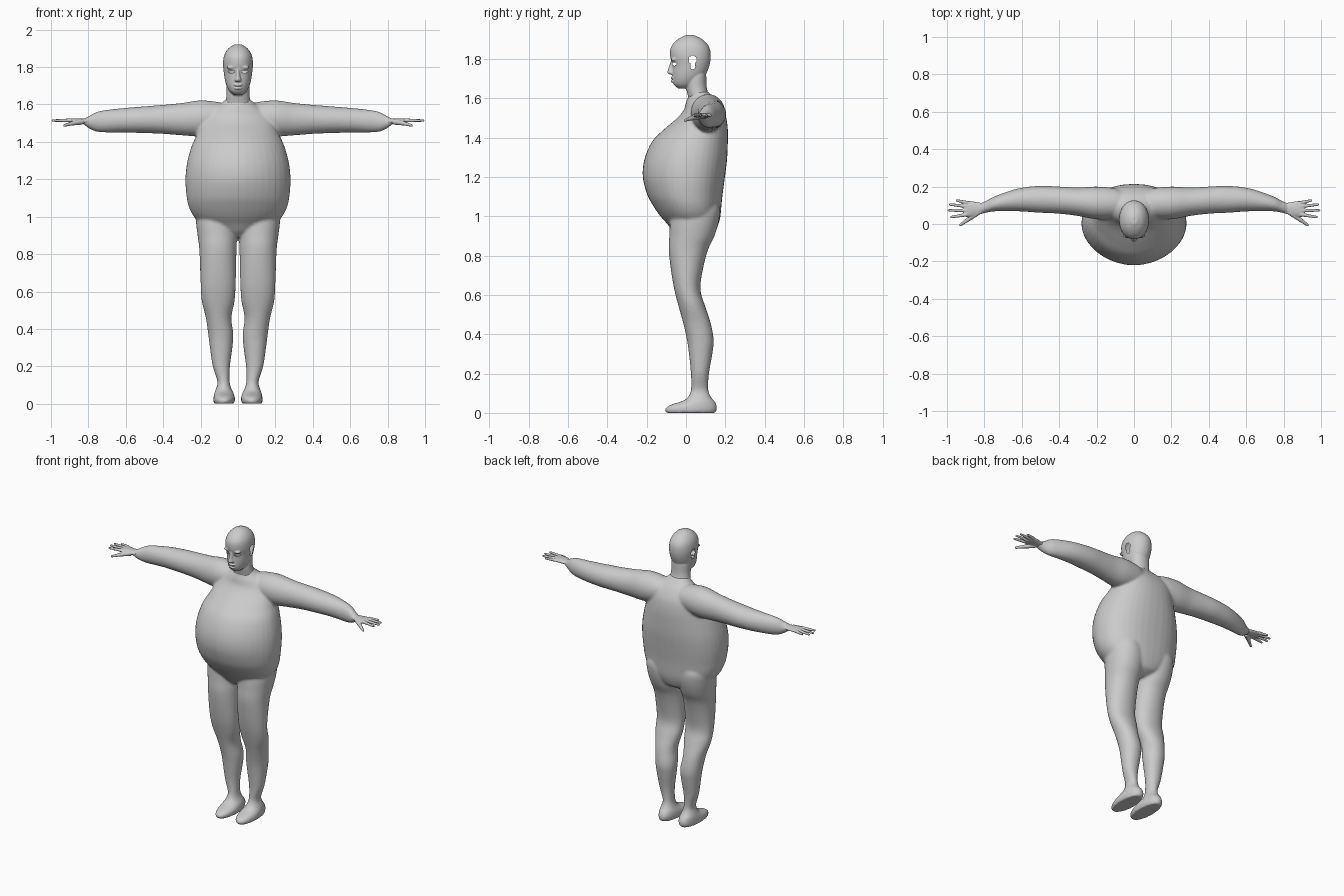
import bpy, bmesh, math
from mathutils import Vector, Matrix

if "Cube" in bpy.data.objects:
    bpy.data.objects.remove(bpy.data.objects["Cube"])


def catmull(rows, steps=4):
    """Smoothly resample cross-section stations."""
    out = []
    n = len(rows)
    for i in range(n - 1):
        a, b, c, d = (rows[max(i - 1, 0)], rows[i], rows[i + 1], rows[min(i + 2, n - 1)])
        for s in range(steps):
            t = s / steps
            out.append([0.5 * (2 * q + (r - p) * t + (2 * p - 5 * q + 4 * r - u) * t * t
                               + (3 * q - p - 3 * r + u) * t ** 3)
                        for p, q, r, u in zip(a, b, c, d)])
    out.append(list(rows[-1]))
    return out


def skin(bm, rings):
    """Bridge rings of points into a closed tube."""
    vs = [[bm.verts.new(p) for p in ring] for ring in rings]
    n = len(vs[0])
    for a, b in zip(vs, vs[1:]):
        for i in range(n):
            j = (i + 1) % n
            bm.faces.new((a[i], a[j], b[j], b[i]))
    bm.faces.new(vs[0])
    bm.faces.new(vs[-1])


def loft_z(bm, rows, side=1, ef=2.0, eb=2.0, n=40):
    """Stations (z, x0, x1, y front, y back, y widest) stacked along z."""
    rings = []
    for z, x0, x1, yf, yb, yc in catmull(rows):
        ring = []
        for i in range(n):
            t = 2 * math.pi * i / n
            c, s = math.cos(t), math.sin(t)
            e = 2 / (eb if s > 0 else ef)
            x = (x0 + x1) / 2 + (x1 - x0) / 2 * math.copysign(abs(c) ** e, c)
            y = yc + (yb - yc if s > 0 else yc - yf) * math.copysign(abs(s) ** e, s)
            ring.append((side * x, y, z))
        rings.append(ring)
    skin(bm, rings)


def loft_x(bm, rows, side=1, n=32):
    """Stations (x, z0, z1, y0, y1) laid out along x."""
    rings = []
    for x, z0, z1, y0, y1 in catmull(rows):
        rings.append([(side * x,
                       (y0 + y1) / 2 + (y1 - y0) / 2 * math.cos(2 * math.pi * i / n),
                       (z0 + z1) / 2 + (z1 - z0) / 2 * math.sin(2 * math.pi * i / n))
                      for i in range(n)])
    skin(bm, rings)


def blob(bm, centre, radii):
    m = Matrix.Translation(centre) @ Matrix.Diagonal((*radii, 1))
    bmesh.ops.create_uvsphere(bm, u_segments=20, v_segments=12, radius=1, matrix=m)


def taper(bm, p, q, r0, r1):
    p, q = Vector(p), Vector(q)
    m = Matrix.Translation((p + q) / 2) @ (q - p).to_track_quat('Z', 'Y').to_matrix().to_4x4()
    bmesh.ops.create_cone(bm, cap_ends=True, segments=14, radius1=r0, radius2=r1,
                          depth=(q - p).length, matrix=m)
    blob(bm, q, (r1, r1, r1))


def fuse(bm, name, voxel, rounds):
    """Weld overlapping shells into one smooth skin."""
    bmesh.ops.recalc_face_normals(bm, faces=bm.faces)
    me = bpy.data.meshes.new(name)
    bm.to_mesh(me)
    bm.free()
    ob = bpy.data.objects.new(name, me)
    bpy.context.collection.objects.link(ob)
    r = ob.modifiers.new("weld", 'REMESH')
    r.mode, r.voxel_size, r.use_smooth_shade = 'VOXEL', voxel, True
    s = ob.modifiers.new("soften", 'SMOOTH')
    s.factor, s.iterations = 0.5, rounds
    dg = bpy.context.evaluated_depsgraph_get()
    done = bpy.data.meshes.new_from_object(ob.evaluated_get(dg))
    ob.modifiers.clear()
    ob.data = done
    for p in done.polygons:
        p.use_smooth = True
    return ob


# Body: torso with big belly, legs with feet, arms
TORSO = [(.89, .04, -.03, .09, .03), (.92, .11, -.065, .145, .03), (.96, .19, -.095, .165, .03),
         (1.0, .235, -.13, .175, .02), (1.05, .262, -.165, .18, .01), (1.11, .275, -.197, .186, 0),
         (1.2, .281, -.22, .198, 0), (1.29, .272, -.212, .209, .005), (1.38, .247, -.173, .213, .02),
         (1.44, .22, -.115, .213, .05), (1.5, .20, -.045, .205, .08), (1.54, .185, -.012, .19, .1),
         (1.58, .14, .0, .165, .1), (1.61, .085, .012, .135, .08), (1.635, .06, .015, .112, .065)]
LEG = [(0, .022, .128, -.10, .15), (.02, .016, .132, -.107, .158), (.04, .018, .13, -.08, .156),
       (.06, .025, .125, -.02, .145), (.08, .035, .118, .01, .128), (.12, .045, .11, .025, .113),
       (.2, .043, .135, .025, .117), (.3, .03, .15, .015, .134), (.37, .025, .159, .005, .141),
       (.46, .035, .172, -.015, .125), (.55, .018, .194, -.04, .095), (.63, .013, .199, -.06, .073),
       (.73, .01, .203, -.077, .086), (.83, .008, .207, -.088, .112), (.9, .004, .216, -.085, .145),
       (.98, 0, .225, -.08, .168), (1.05, .02, .22, -.06, .17), (1.12, .05, .17, -.02, .14)]
ARM = [(.04, 1.5, 1.59, .05, .16), (.1, 1.45, 1.612, .03, .19), (.2, 1.43, 1.622, .025, .2),
       (.3, 1.435, 1.608, .043, .195), (.4, 1.443, 1.598, .055, .2), (.5, 1.447, 1.59, .06, .204),
       (.62, 1.45, 1.58, .068, .19), (.74, 1.452, 1.565, .068, .15), (.79, 1.468, 1.542, .06, .124),
       (.82, 1.49, 1.526, .055, .112), (.835, 1.5, 1.52, .065, .1)]
bm = bmesh.new()
loft_z(bm, [(z, -w, w, f, b, c) for z, w, f, b, c in TORSO], ef=1.9, eb=2.3)
for side in (1, -1):
    loft_z(bm, [(z, a, b, f, k, (f + k) / 2) for z, a, b, f, k in LEG], side, 2.1, 2.1)
    loft_x(bm, ARM, side)
fuse(bm, "body", .008, 5)

# Head: neck, skull, nose, lips, brows
NECK = [(1.57, .078, .02, .165), (1.62, .066, .008, .118), (1.66, .061, .0, .105),
        (1.72, .06, .0, .103), (1.75, .05, .0, .1)]
SKULL = [(1.65, .022, -.038, .03), (1.67, .045, -.062, .06), (1.7, .061, -.068, .085),
         (1.73, .07, -.069, .105), (1.77, .076, -.07, .12), (1.81, .08, -.08, .126),
         (1.85, .077, -.08, .122), (1.88, .066, -.064, .105), (1.905, .045, -.035, .077),
         (1.922, .016, 0, .04)]
NOSE = [(1.722, .015, -.086, -.05), (1.732, .018, -.095, -.05), (1.75, .012, -.09, -.05),
        (1.79, .008, -.078, -.05)]
bm = bmesh.new()
for rows in (NECK, SKULL, NOSE):
    loft_z(bm, [(z, -w, w, f, b, (f + b) / 2) for z, w, f, b in rows], ef=2.1, eb=2.1)
blob(bm, (0, -.067, 1.705), (.024, .011, .008))
blob(bm, (0, -.066, 1.687), (.022, .011, .008))
for side in (1, -1):
    blob(bm, (side * .034, -.062, 1.797), (.026, .014, .009))
head = fuse(bm, "head", .004, 3)


# Open eye sockets and ear openings
def inside(a, b, ca, cb, ra, rb):
    return ((a - ca) / ra) ** 2 + ((b - cb) / rb) ** 2 < 1


bm = bmesh.new()
bm.from_mesh(head.data)
holes = []
for f in bm.faces:
    x, y, z = f.calc_center_median()
    eye = y < -.03 and inside(abs(x), z, .035, 1.775, .018, .008)
    ear = abs(x) > .04 and (inside(y, z, .033, 1.796, .021, .022)
                            or inside(y, z, .035, 1.765, .013, .017))
    if eye or ear:
        holes.append(f)
bmesh.ops.delete(bm, geom=holes, context='FACES')
bm.to_mesh(head.data)
bm.free()

# Hands: palm, four spread fingers, thumb
PALM = [(.8, 1.495, 1.525, .058, .112), (.83, 1.497, 1.525, .05, .115),
        (.87, 1.5, 1.526, .04, .122), (.9, 1.504, 1.524, .038, .122), (.912, 1.508, 1.52, .05, .11)]
FINGERS = [((.89, .113), (.947, .126)), ((.89, .094), (.983, .104)),
           ((.89, .072), (.99, .073)), ((.89, .051), (.977, .037))]
for side, name in ((1, "hand_left"), (-1, "hand_right")):
    bm = bmesh.new()
    loft_x(bm, PALM, side)
    for (x0, y0), (x1, y1) in FINGERS:
        taper(bm, (side * x0, y0, 1.515), (side * x1, y1, 1.514), .0105, .0065)
    taper(bm, (side * .835, .062, 1.508), (side * .89, .022, 1.498), .016, .011)
    taper(bm, (side * .89, .022, 1.498), (side * .928, -.005, 1.488), .011, .007)
    fuse(bm, name, .003, 3)
